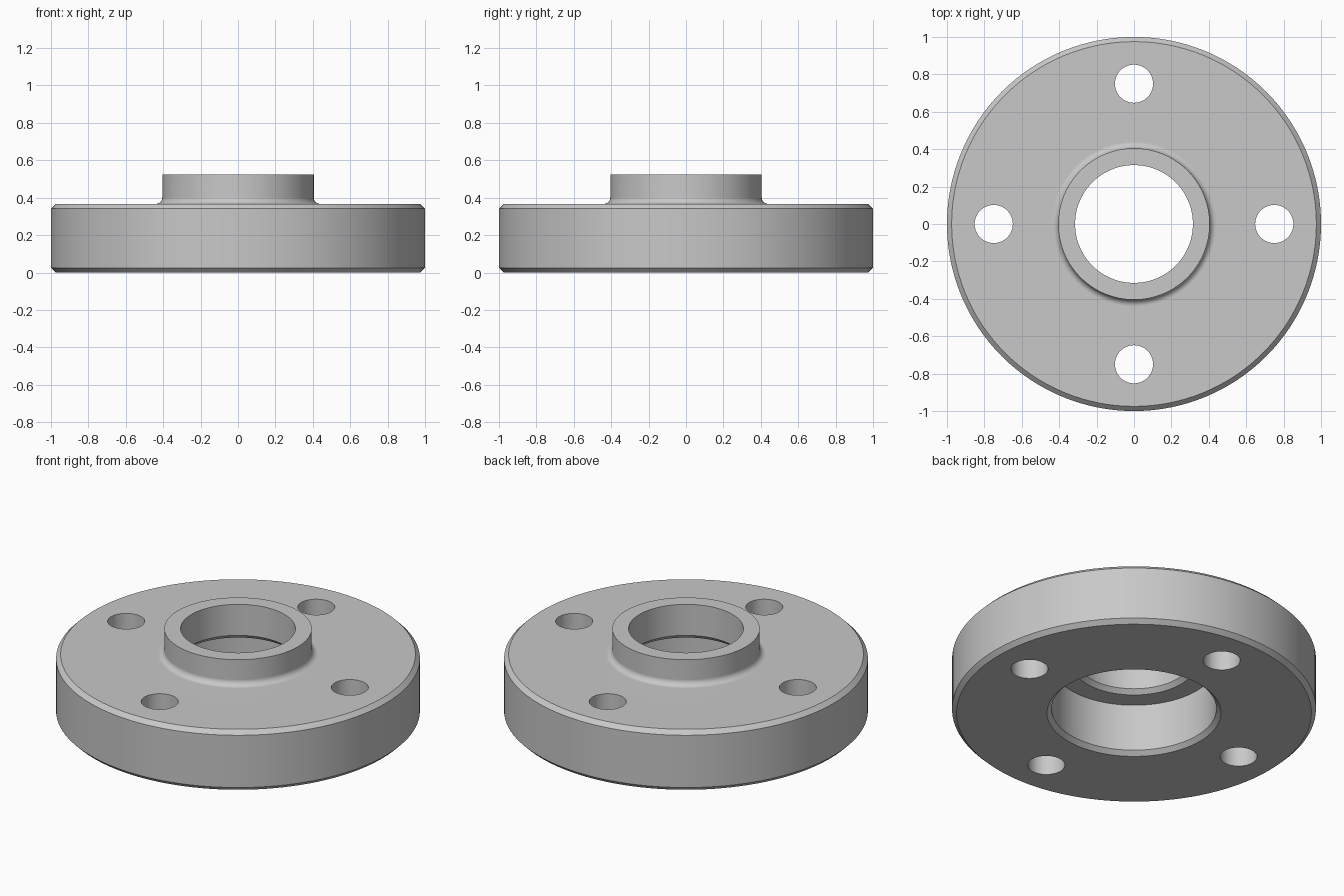
import bpy, bmesh
from math import sin, cos, pi, tau
from mathutils import Matrix, Vector

cube = bpy.data.objects.get("Cube")
if cube:
    bpy.data.objects.remove(cube, do_unlink=True)

# Main sizes
DISC_TOP, HUB_TOP = 0.367, 0.523
HUB_R, BORE_R, RECESS_R, STEP_Z = 0.405, 0.315, 0.453, 0.31
BEVEL, FILLET = 0.025, 0.035
BOLT_CIRCLE, BOLT_R = 0.75, 0.102

steel = bpy.data.materials.new("grey steel")
steel.use_nodes = True
colour = (0.58, 0.58, 0.58, 1)
steel.diffuse_color = colour
steel.node_tree.nodes["Principled BSDF"].inputs["Base Color"].default_value = colour


def make_object(name, bm):
    mesh = bpy.data.meshes.new(name)
    bmesh.ops.recalc_face_normals(bm, faces=bm.faces[:])
    bm.to_mesh(mesh)
    bm.free()
    mesh.materials.append(steel)
    obj = bpy.data.objects.new(name, mesh)
    bpy.context.collection.objects.link(obj)
    return obj


def lathe(name, profile, steps=128):
    """Turn a closed (radius, height) profile about the z axis."""
    bm = bmesh.new()
    verts = [bm.verts.new((r, 0, z)) for r, z in profile]
    edges = [bm.edges.new((v, verts[i - 1])) for i, v in enumerate(verts)]
    bmesh.ops.spin(bm, geom=verts + edges, cent=(0, 0, 0), axis=(0, 0, 1),
                   angle=tau, steps=steps, use_duplicate=False)
    bmesh.ops.remove_doubles(bm, verts=bm.verts[:], dist=1e-4)
    return make_object(name, bm)


# Disc with bevelled rims, filleted hub, stepped bore and recess underneath
fillet = [(HUB_R + FILLET * (1 - sin(a)), DISC_TOP + FILLET * (1 - cos(a)))
          for a in (i * pi / 16 for i in range(9))]
profile = [
    (RECESS_R + BEVEL, 0), (1 - BEVEL, 0), (1, BEVEL),
    (1, DISC_TOP - BEVEL), (1 - BEVEL, DISC_TOP),
    *fillet,
    (HUB_R, HUB_TOP), (BORE_R, HUB_TOP),
    (BORE_R, STEP_Z + BEVEL), (BORE_R + BEVEL, STEP_Z),
    (RECESS_R, STEP_Z), (RECESS_R, BEVEL),
]
flange = lathe("flange", profile)

# Four bolt holes
bm = bmesh.new()
for i in range(4):
    a = i * pi / 2
    spot = Vector((BOLT_CIRCLE * cos(a), BOLT_CIRCLE * sin(a), DISC_TOP / 2))
    bmesh.ops.create_cone(bm, cap_ends=True, segments=48, radius1=BOLT_R,
                          radius2=BOLT_R, depth=1, matrix=Matrix.Translation(spot))
cutter = make_object("bolt_hole_cutter", bm)
cutter.hide_render = True

bpy.ops.object.select_all(action="DESELECT")
flange.select_set(True)
bpy.context.view_layer.objects.active = flange
holes = flange.modifiers.new("bolt holes", "BOOLEAN")
holes.operation = "DIFFERENCE"
holes.solver = "EXACT"
holes.object = cutter
bpy.ops.object.modifier_apply(modifier=holes.name)
bpy.data.objects.remove(cutter, do_unlink=True)

# Smooth round walls, crisp edges and evenly shaded flats
bpy.ops.object.shade_smooth_by_angle(angle=pi / 6)
normals = flange.modifiers.new("flat faces stay flat", "WEIGHTED_NORMAL")
normals.keep_sharp = True
